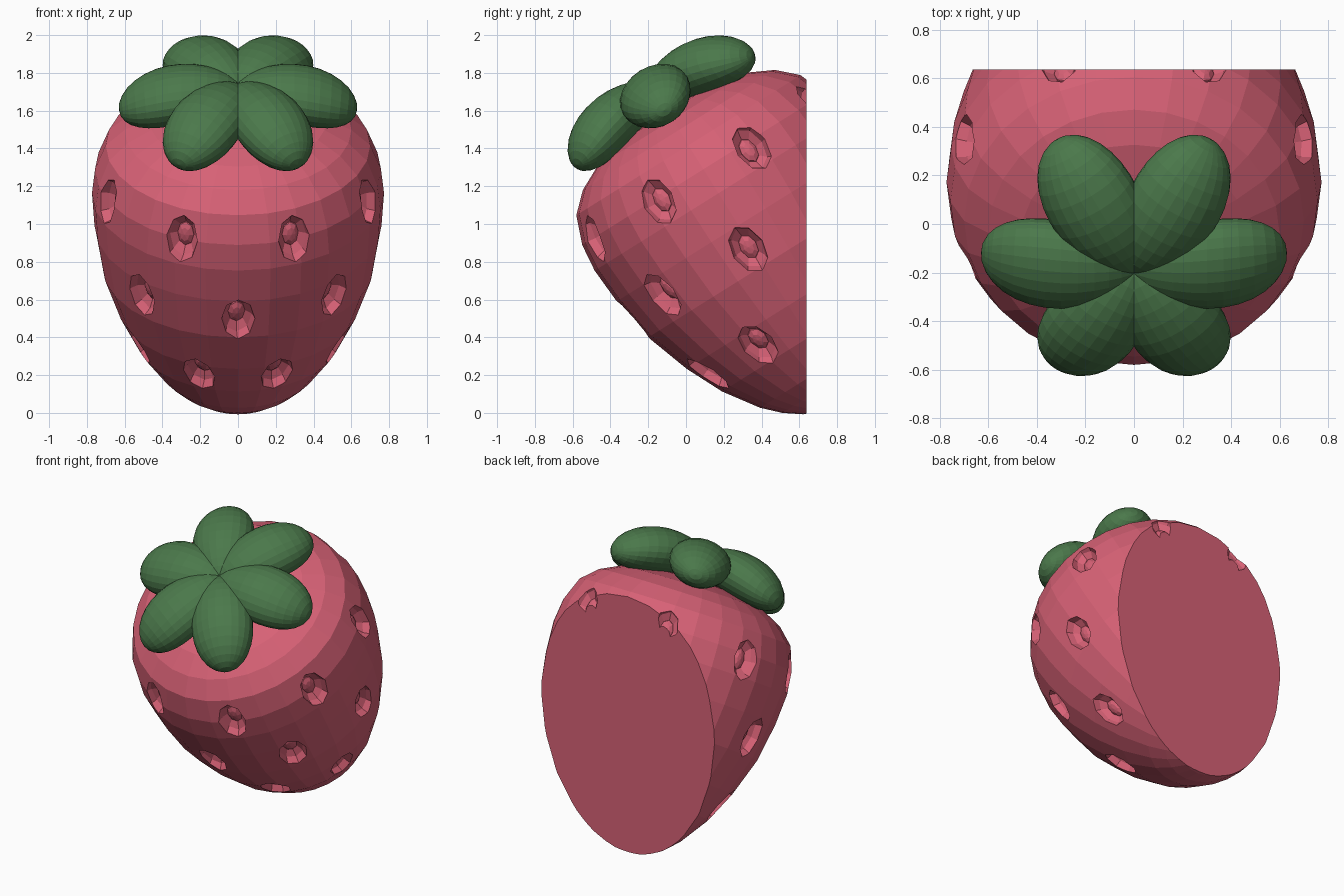
import bpy, bmesh, math
from mathutils import Matrix, Vector

if "Cube" in bpy.data.objects:
    bpy.data.objects.remove(bpy.data.objects["Cube"])

ROT = Matrix.Rotation(math.radians(32), 4, 'X')
TILT = ROT @ Matrix.Translation((0, 0.762, -.005))
LEAF_TILT = ROT @ Matrix.Translation((0, 0.752, 0))
AXIS = (TILT.to_3x3() @ Vector((0, 0, 1))).normalized()


def material(name, color):
    m = bpy.data.materials.new(name)
    m.diffuse_color = color
    m.use_nodes = True
    m.node_tree.nodes["Principled BSDF"].inputs["Base Color"].default_value = m.diffuse_color
    return m


def make(name, bm, mat=None):
    bmesh.ops.recalc_face_normals(bm, faces=bm.faces)
    me = bpy.data.meshes.new(name)
    bm.to_mesh(me)
    bm.free()
    ob = bpy.data.objects.new(name, me)
    bpy.context.collection.objects.link(ob)
    if mat:
        me.materials.append(mat)
    return ob


def subtract(ob, cutter):
    cutter.hide_render = True
    mod = ob.modifiers.new("cut", 'BOOLEAN')
    mod.operation, mod.solver, mod.object = 'DIFFERENCE', 'EXACT', cutter
    bpy.context.view_layer.objects.active = ob
    bpy.ops.object.modifier_apply(modifier=mod.name)


red = material("berry_red", (0.68, 0.12, 0.18, 1))
green = material("leaf_green", (0.07, 0.19, 0.07, 1))

# Berry body: tilted lathe, (radius, height along the axis)
profile = [(.13, -.372), (.24, -.33), (.33, -.265), (.415, -.18), (.54, 0), (.635, .2), (.72, .45),
           (.76, .7), (.773, .9), (.757, 1.05), (.70, 1.2), (.60, 1.295), (.47, 1.36), (.27, 1.405)]
N = 28
bm = bmesh.new()
rings = [[bm.verts.new((r * math.cos(2 * math.pi * i / N), r * math.sin(2 * math.pi * i / N), z))
          for i in range(N)] for r, z in profile]
tip, top = bm.verts.new((0, 0, -.395)), bm.verts.new((0, 0, 1.43))
for i in range(N):
    j = (i + 1) % N
    for a, b in zip(rings, rings[1:]):
        bm.faces.new((a[i], a[j], b[j], b[i]))
    bm.faces.new((tip, rings[0][j], rings[0][i]))
    bm.faces.new((top, rings[-1][i], rings[-1][j]))
bm.transform(TILT)
body = make("berry_body", bm, red)

# Seed pits: approximate positions snapped to the body, mirrored in x
spots = [(0, -.31, .47), (.31, -.52, .91), (.72, -.16, 1.12), (.53, -.14, .61), (.21, .11, .20),
         (.71, .35, 1.41), (.77, .33, .86), (.53, .38, .36), (.34, .75, 1.70)]
pits, seeds = bmesh.new(), bmesh.new()
for x, y, z in spots:
    for s in ((1, -1) if x else (1,)):
        _, loc, n, _ = body.closest_point_on_mesh(Vector((x * s, y, z)))
        along = (AXIS - n * AXIS.dot(n)).normalized()
        rot = Matrix((along.cross(n), along, n)).transposed().to_4x4()
        place = Matrix.Translation(loc) @ rot
        bmesh.ops.create_uvsphere(pits, u_segments=8, v_segments=6, radius=1,
                                  matrix=place @ Matrix.Diagonal((.09, .137, .085, 1)))
        bmesh.ops.create_uvsphere(seeds, u_segments=8, v_segments=6, radius=1,
                                  matrix=place @ Matrix.Translation((0, 0, -.085)) @
                                  Matrix.Diagonal((.05, .078, .035, 1)))
pit_cutter = make("pit_cutter", pits)
seed_ob = make("seeds", seeds, red)

# Flat back: everything beyond y = 0.64 is removed
bm = bmesh.new()
bmesh.ops.create_cube(bm, size=4, matrix=Matrix.Translation((0, 2.637, 1)))
back_cutter = make("back_cutter", bm)
subtract(body, pit_cutter)
subtract(body, back_cutter)
subtract(seed_ob, back_cutter)
for c in (pit_cutter, back_cutter):
    bpy.data.objects.remove(c)

# Six drooping leaves around the axis, blunter at the outer end
for k in range(6):
    bm = bmesh.new()
    bmesh.ops.create_uvsphere(bm, u_segments=24, v_segments=16, radius=1,
                              matrix=Matrix.Rotation(math.pi / 2, 4, 'Y'))
    for v in bm.verts:
        x, y, z = v.co
        v.co = (.30 + .33 * x + .03 * z * x, .195 * y * (1 + .15 * x),
                1.52 + .145 * z * (1 + .15 * x) - .05 * x - .05 * x * x)
    bm.transform(LEAF_TILT @ Matrix.Rotation(k * math.pi / 3, 4, 'Z'))
    make(f"leaf_{k + 1}", bm, green)
